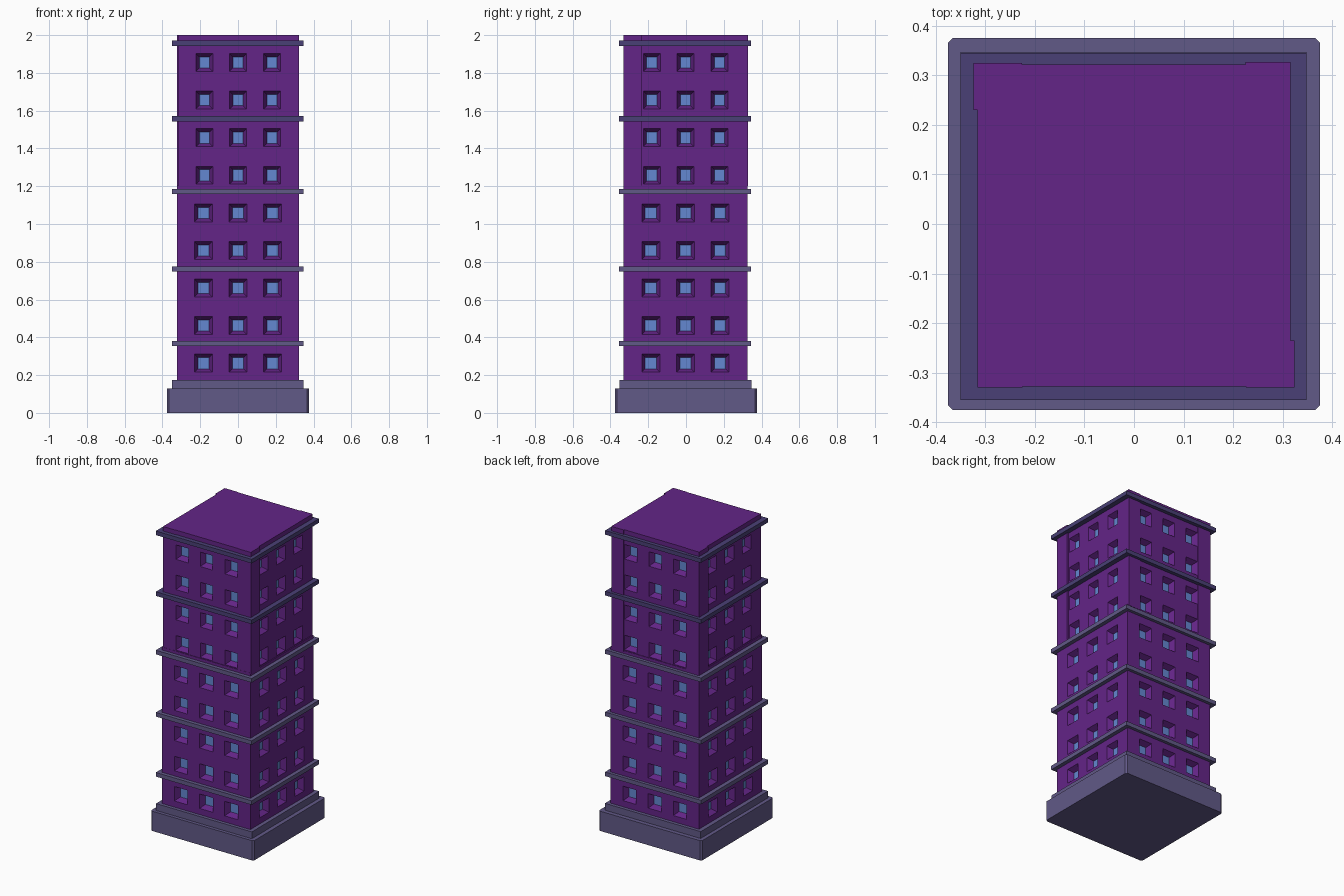
import bpy, bmesh, math
from mathutils import Matrix

if "Cube" in bpy.data.objects:
    bpy.data.objects.remove(bpy.data.objects["Cube"])


def material(name, rgb):
    m = bpy.data.materials.new(name)
    m.diffuse_color = (*rgb, 1)
    m.use_nodes = True
    m.node_tree.nodes["Principled BSDF"].inputs["Base Color"].default_value = m.diffuse_color
    return m


PURPLE = material("purple_wall", (0.126, 0.018, 0.243))
GLASS = material("blue_glass", (0.126, 0.243, 0.638))
STONE = material("grey_stone", (0.12, 0.10, 0.243))
DARK = material("dark_stone", (0.068, 0.051, 0.18))
YC = -0.003  # small offset of the shaft centre


def finish(bm, name, *mats):
    me = bpy.data.meshes.new(name)
    bm.to_mesh(me)
    bm.free()
    ob = bpy.data.objects.new(name, me)
    bpy.context.collection.objects.link(ob)
    for m in mats:
        me.materials.append(m)
    return ob


def box(name, x0, x1, y0, y1, z0, z1, mat, chamfer=0):
    bm = bmesh.new()
    bmesh.ops.create_cube(bm, size=1)
    for v in bm.verts:
        v.co.x = x1 if v.co.x > 0 else x0
        v.co.y = y1 if v.co.y > 0 else y0
        v.co.z = z1 if v.co.z > 0 else z0
    if chamfer:
        edges = [e for e in bm.edges if abs(e.verts[0].co.z - e.verts[1].co.z) > 1e-4]
        bmesh.ops.bevel(bm, geom=edges, offset=chamfer, segments=1, affect='EDGES')
    return finish(bm, name, mat)


def shaft(name, hx, hy, z0, z1, rows, cols, w=0.096, h=0.095):
    """Four gridded walls with tapered window recesses, closed top and bottom."""
    bm = bmesh.new()
    windows = []
    zs = [z0] + [z for c in rows for z in (c - h / 2, c + h / 2)] + [z1]
    for k in range(4):
        half, dist = (hx, hy) if k % 2 == 0 else (hy, hx)
        us = [-half] + [u for c in cols for u in (c - w / 2, c + w / 2)] + [half]
        rot = Matrix.Rotation(k * math.pi / 2, 4, 'Z')
        grid = [[bm.verts.new(rot @ Matrix.Translation((u, -dist, z)).to_translation())
                 for u in us] for z in zs]
        for j in range(len(zs) - 1):
            for i in range(len(us) - 1):
                f = bm.faces.new((grid[j][i], grid[j][i + 1],
                                  grid[j + 1][i + 1], grid[j + 1][i]))
                if i % 2 and j % 2:
                    windows.append(f)
    bm.normal_update()
    bmesh.ops.inset_individual(bm, faces=windows, thickness=0.018, depth=-0.035,
                               use_even_offset=True)
    for f in windows:
        f.material_index = 1
    bmesh.ops.remove_doubles(bm, verts=bm.verts[:], dist=1e-5)
    bmesh.ops.holes_fill(bm, edges=[e for e in bm.edges if e.is_boundary], sides=0)
    bmesh.ops.recalc_face_normals(bm, faces=bm.faces[:])
    bmesh.ops.translate(bm, verts=bm.verts[:], vec=(0, YC, 0))
    return finish(bm, name, PURPLE, GLASS)


# Stepped base
box("base_plinth", -0.375, 0.375, -0.375, 0.375, 0, 0.13, STONE, 0.01)
box("base_step", -0.35, 0.348, -0.353, 0.347, 0.13, 0.175, STONE)

# Lower and upper shafts with windows
row = [0.263 + 0.199 * i for i in range(9)]
shaft("lower_shaft", 0.322, 0.328, 0.17, 1.205, row[:5], (-0.183, 0, 0.183))
shaft("upper_shaft", 0.315, 0.3245, 1.2, 2.0, row[5:], (-0.178, 0, 0.18), w=0.09)

# Slightly raised corner piers on the upper shaft
for label, x0, x1, y0, y1 in (
        ("front_left", -0.315, -0.225, -0.330, -0.235),
        ("front_right", 0.226, 0.324, -0.330, -0.235),
        ("back_left", -0.324, -0.226, 0.230, 0.325),
        ("back_right", 0.225, 0.315, 0.230, 0.327)):
    box(label + "_pier", x0, x1, y0, y1, 1.2, 2.0, PURPLE)

# Horizontal ledges between floors
for i, z in enumerate((0.367, 0.762, 1.172, 1.557, 1.957)):
    box(f"ledge_{i + 1}", -0.35, 0.348, -0.355, 0.345, z - 0.0135, z + 0.0135,
        STONE if i < 3 else DARK)
